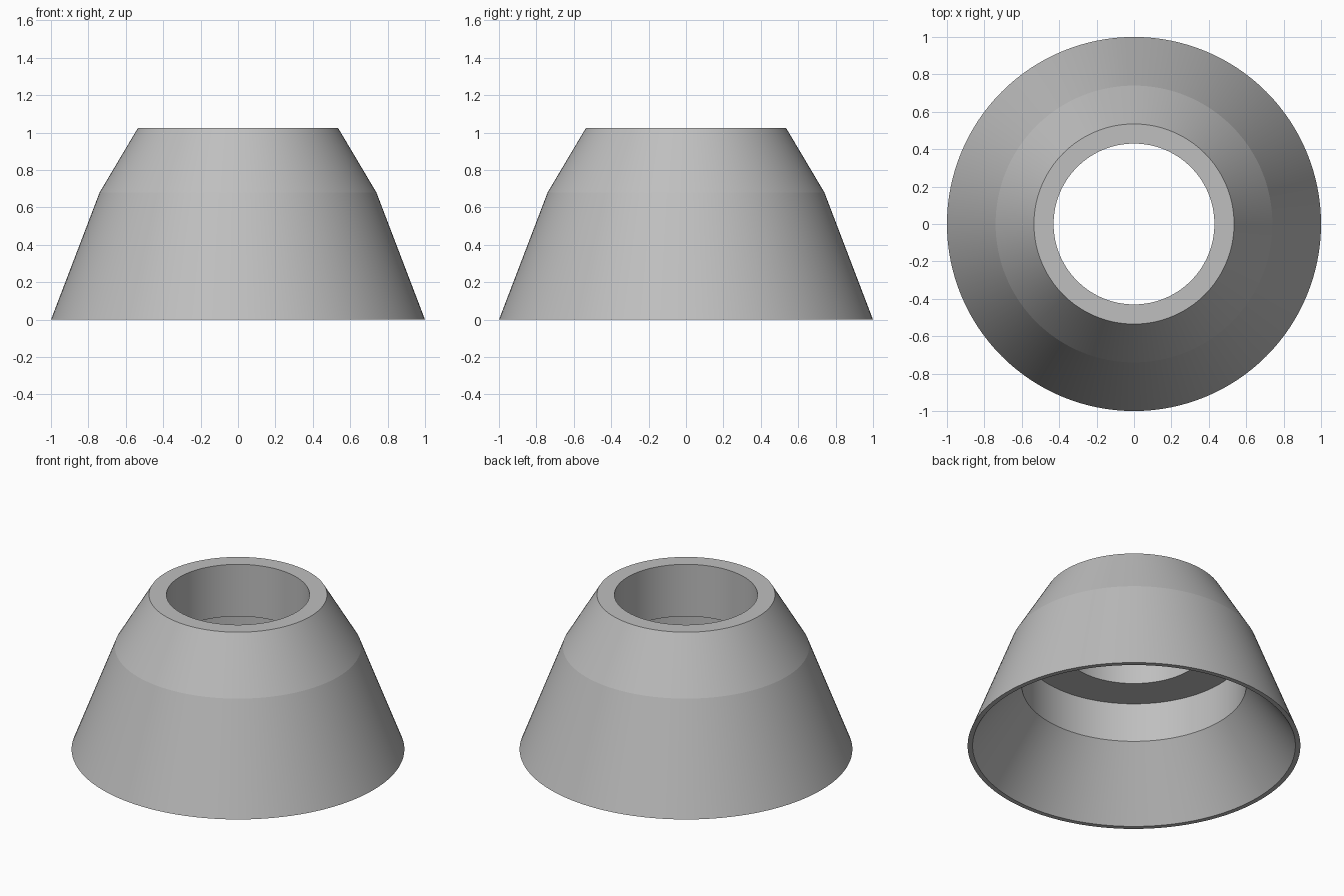
import bpy, bmesh, math

cube = bpy.data.objects.get("Cube")
if cube:
    bpy.data.objects.remove(cube, do_unlink=True)

SEGMENTS = 128

# Plain grey material
grey = bpy.data.materials.new("light_grey")
grey.use_nodes = True
colour = (0.52, 0.52, 0.52, 1)
grey.diffuse_color = colour
grey.node_tree.nodes["Principled BSDF"].inputs["Base Color"].default_value = colour


def lathe(name, profile, material):
    """Spin a closed (radius, height) profile around the z axis."""
    bm = bmesh.new()
    verts = [bm.verts.new((r, 0, z)) for r, z in profile]
    edges = [bm.edges.new((a, b)) for a, b in zip(verts, verts[1:] + verts[:1])]
    bmesh.ops.spin(bm, geom=verts + edges, cent=(0, 0, 0), axis=(0, 0, 1),
                   angle=math.tau, steps=SEGMENTS, use_duplicate=False)
    bmesh.ops.remove_doubles(bm, verts=bm.verts, dist=0.0001)
    bmesh.ops.recalc_face_normals(bm, faces=bm.faces)
    mesh = bpy.data.meshes.new(name)
    bm.to_mesh(mesh)
    bm.free()
    mesh.materials.append(material)
    obj = bpy.data.objects.new(name, mesh)
    bpy.context.collection.objects.link(obj)
    bpy.ops.object.select_all(action="DESELECT")
    obj.select_set(True)
    bpy.context.view_layer.objects.active = obj
    bpy.ops.object.shade_smooth_by_angle(angle=math.radians(8))
    return obj


# Two-slope outer wall, flat rim, bore, inner shoulder, counterbore and flared skirt
lathe("conical_collar", [
    (1.0, 0), (0.74, 0.68), (0.535, 1.025),
    (0.43, 1.025), (0.43, 0.68),
    (0.675, 0.68), (0.675, 0.42), (0.97, 0),
], grey)
